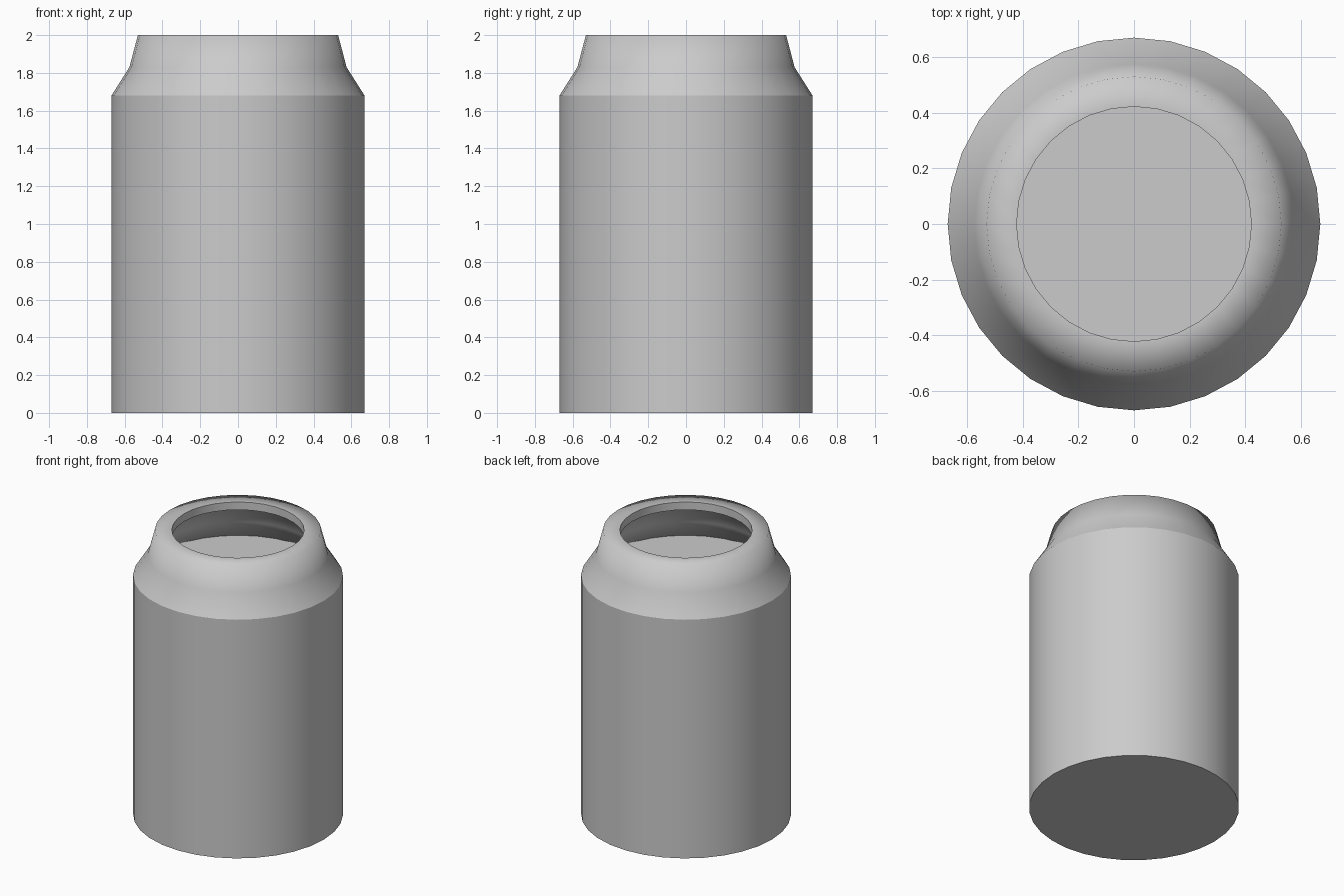
import bpy, bmesh, math

if "Cube" in bpy.data.objects:
    bpy.data.objects.remove(bpy.data.objects["Cube"])

SIDES = 32


def ring_points(bm, radius, z):
    return [bm.verts.new((radius * math.cos(2 * math.pi * i / SIDES),
                          radius * math.sin(2 * math.pi * i / SIDES), z))
            for i in range(SIDES)]


def lathe(name, profile, smooth_angle, caps=False, closed=False):
    """Spin a (radius, z) profile around z; cap the ends or close the loop."""
    bm = bmesh.new()
    rings = [ring_points(bm, r, z) for r, z in profile]
    pairs = list(zip(rings, rings[1:]))
    if closed:
        pairs.append((rings[-1], rings[0]))
    for a, b in pairs:
        for i in range(SIDES):
            j = (i + 1) % SIDES
            bm.faces.new((a[i], a[j], b[j], b[i]))
    if caps:
        bm.faces.new(rings[0][::-1])
        bm.faces.new(rings[-1])
    bmesh.ops.recalc_face_normals(bm, faces=bm.faces[:])
    mesh = bpy.data.meshes.new(name)
    bm.to_mesh(mesh)
    bm.free()
    obj = bpy.data.objects.new(name, mesh)
    bpy.context.collection.objects.link(obj)
    bpy.ops.object.select_all(action='DESELECT')
    obj.select_set(True)
    bpy.context.view_layer.objects.active = obj
    bpy.ops.object.shade_smooth_by_angle(angle=math.radians(smooth_angle))
    return obj


# Straight body with a flat bottom and a flat top inside the neck
lathe("body", [(0.67, 0), (0.67, 1.68)], 40, caps=True)

# Thick neck: outer shoulder, top lip, lip edge, then the inner wall
lathe("neck", [(0.67, 1.68), (0.575, 1.83), (0.53, 2.0), (0.422, 2.0),
               (0.422, 1.945), (0.49, 1.945), (0.53, 1.81), (0.605, 1.68)],
      80, closed=True)
